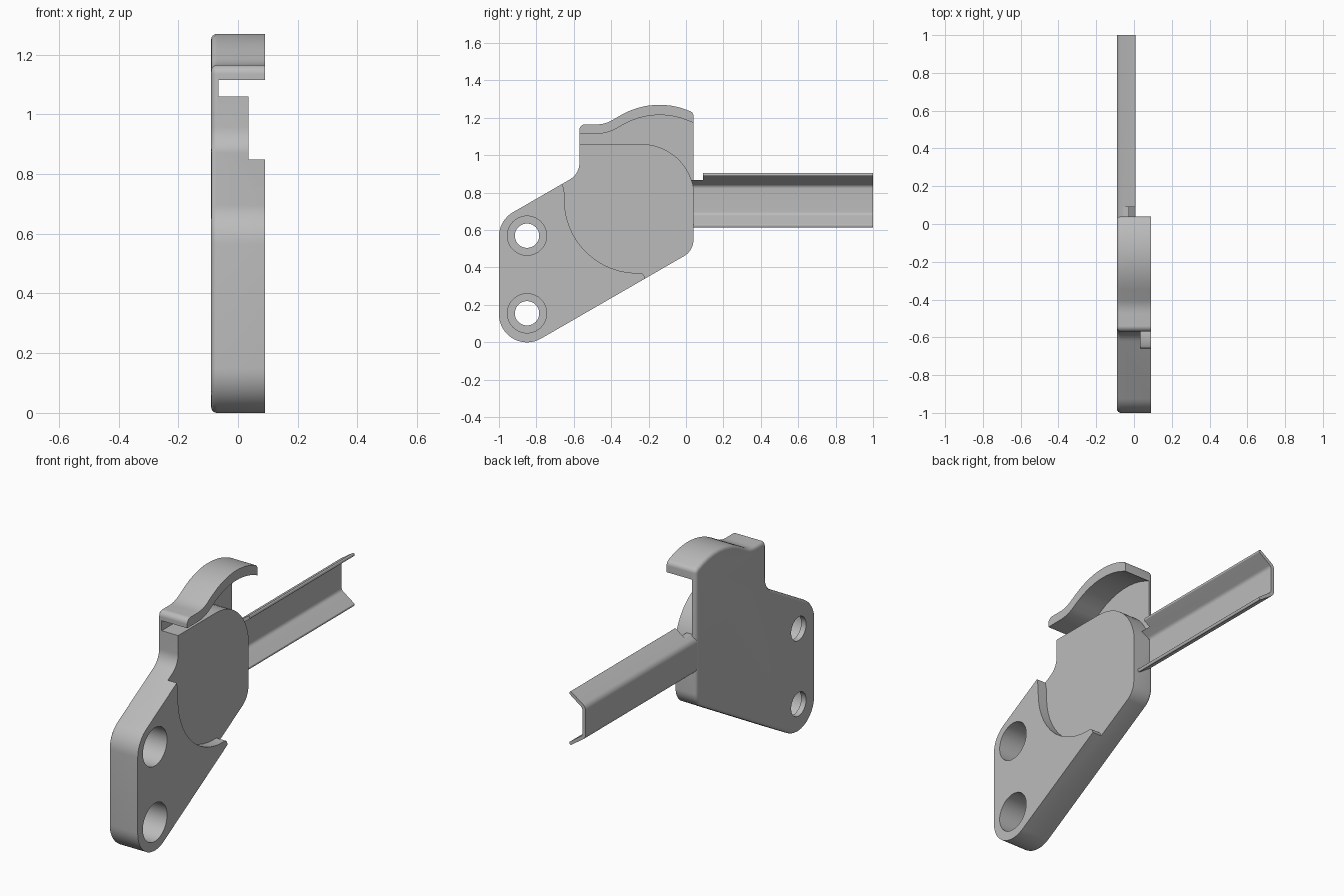
import bpy, bmesh, math
from mathutils import Vector

cube = bpy.data.objects.get("Cube")
if cube:
    bpy.data.objects.remove(cube, do_unlink=True)

gray = bpy.data.materials.new("light_gray")
gray.use_nodes = True
gray.diffuse_color = (0.5, 0.5, 0.5, 1)
gray.node_tree.nodes["Principled BSDF"].inputs["Base Color"].default_value = (0.5, 0.5, 0.5, 1)


def fillet(corners):
    """Round each (u, v, radius) corner of a closed outline."""
    out = []
    for i, c in enumerate(corners):
        p = Vector(c[:2])
        r = c[2] if len(c) > 2 else 0
        if not r:
            out.append(p)
            continue
        a = (Vector(corners[i - 1][:2]) - p).normalized()
        b = (Vector(corners[(i + 1) % len(corners)][:2]) - p).normalized()
        half = a.angle(b) / 2
        center = p + (a + b).normalized() * r / math.sin(half)
        start = p + a * r / math.tan(half) - center
        end = p + b * r / math.tan(half) - center
        sweep = start.angle_signed(end)
        steps = max(3, round(abs(sweep) / math.radians(7)))
        for k in range(steps + 1):
            t = -sweep * k / steps
            out.append(center + Vector((start.x * math.cos(t) - start.y * math.sin(t),
                                        start.x * math.sin(t) + start.y * math.cos(t))))
    return out


def prism(name, corners, lo, hi, axis="x", rim=0):
    """Extrude a filleted outline along an axis, optionally rounding the low rim."""
    bm = bmesh.new()

    def place(p, d):
        return (d, p.x, p.y) if axis == "x" else (p.x, d, p.y)

    base = bm.faces.new([bm.verts.new(place(p, lo)) for p in fillet(corners)])
    top = bmesh.ops.extrude_face_region(bm, geom=[base], use_keep_orig=True)["geom"]
    shift = (hi - lo, 0, 0) if axis == "x" else (0, hi - lo, 0)
    bmesh.ops.translate(bm, vec=shift, verts=[g for g in top if isinstance(g, bmesh.types.BMVert)])
    bmesh.ops.recalc_face_normals(bm, faces=bm.faces[:])
    if rim:
        bmesh.ops.bevel(bm, geom=list(base.edges), offset=rim, segments=4,
                        profile=0.5, affect="EDGES")
    mesh = bpy.data.meshes.new(name)
    bm.to_mesh(mesh)
    bm.free()
    obj = bpy.data.objects.new(name, mesh)
    bpy.context.collection.objects.link(obj)
    return obj


def bore(y, z, radius, lo, hi):
    bpy.ops.mesh.primitive_cylinder_add(vertices=48, radius=radius, depth=hi - lo,
                                        location=((lo + hi) / 2, y, z),
                                        rotation=(0, math.pi / 2, 0))
    return bpy.context.object


def finish(obj, cutters):
    """Subtract the cutters, bake the result, then colour and shade it."""
    for c in cutters:
        c.hide_render = True
        m = obj.modifiers.new("cut", "BOOLEAN")
        m.operation, m.solver, m.object = "DIFFERENCE", "EXACT", c
    bpy.context.view_layer.update()
    baked = bpy.data.meshes.new_from_object(obj.evaluated_get(bpy.context.evaluated_depsgraph_get()))
    obj.modifiers.clear()
    obj.data = baked
    for c in cutters:
        bpy.data.objects.remove(c, do_unlink=True)
    obj.data.materials.clear()
    obj.data.materials.append(gray)
    bpy.ops.object.select_all(action="DESELECT")
    obj.select_set(True)
    bpy.context.view_layer.objects.active = obj
    bpy.ops.object.shade_smooth_by_angle(angle=math.radians(30))


# Bracket body with its hood, rounded along the back rim
bracket = prism("bracket_body", [
    (-1, -0.11, 0.15), (0.04, 0.49, 0.1), (0.04, 1.228, 0.028), (-0.168, 1.3185, 0.41),
    (-0.434, 1.165, 0.15), (-0.57, 1.165, 0.03), (-0.57, 0.9, 0.1), (-1, 0.652, 0.15),
], -0.09, 0.09, rim=0.02)

# Slot under the hood, leaving the thin back wall
slot = prism("slot_cutter", [
    (-0.7, 1.06), (0.045, 1.06, 0.285), (0.045, 0.7), (0.2, 0.7), (0.2, 1.103),
    (-0.165, 1.2626, 0.4), (-0.421, 1.115, 0.2), (-0.7, 1.115),
], -0.065, 0.3)

# Shallow rounded recess on the open face
recess = prism("recess_cutter", [
    (-0.8, 1.09), (-0.8, 0.9), (-0.69, 0.88), (-0.66, 0.85), (-0.65, 0.8),
    (-0.65, 0.37, 0.39), (-0.23, 0.37, 0.02), (-0.2, 0.3), (0.2, 0.3), (0.2, 1.09),
], 0.035, 0.3)

# Counterbored mounting holes
holes = []
for z in (0.155, 0.57):
    holes += [bore(-0.85, z, 0.105, -0.06, 0.3), bore(-0.85, z, 0.065, -0.3, 0.2)]
finish(bracket, [slot, recess] + holes)

# Flared channel arm, its section mirrored about mid height
outer = [(0.005, 0.91, 0.006), (-0.09, 0.845, 0.04)]
inner = [(-0.07, 0.835, 0.025), (0.01, 0.893, 0.006)]


def flip(points):
    return [(x, 1.52 - z, r) for x, z, r in reversed(points)]


arm = prism("channel_arm", outer + flip(outer) + flip(inner) + inner, 0.03, 1, axis="y")
notch = prism("notch_cutter", [(-0.2, 0.867), (0.2, 0.867), (0.2, 1), (-0.2, 1)], -0.1, 0.09, axis="y")
finish(arm, [notch])
